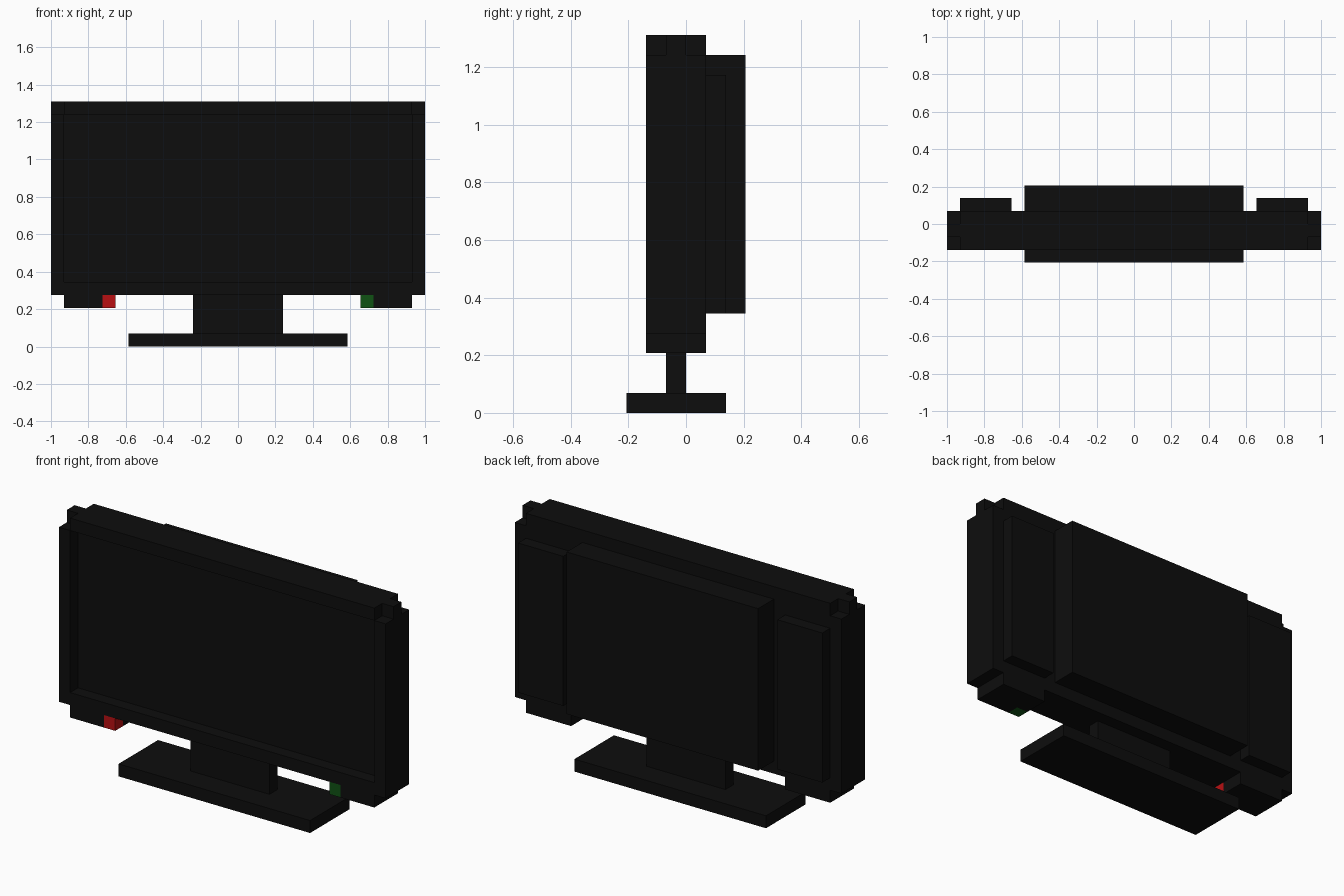
import bpy, bmesh
from mathutils import Vector

if "Cube" in bpy.data.objects:
    bpy.data.objects.remove(bpy.data.objects["Cube"])

U = 2 / 29  # one block of the model's grid


def material(name, rgb):
    m = bpy.data.materials.new(name)
    m.diffuse_color = (*rgb, 1)
    m.use_nodes = True
    m.node_tree.nodes["Principled BSDF"].inputs["Base Color"].default_value = m.diffuse_color
    return m


BLACK = material("black plastic", (0.0042, 0.0042, 0.0042))
RED = material("red light", (0.48, 0.005, 0.006))
GREEN = material("green light", (0.005, 0.085, 0.007))


def box(name, x, y, z, mat=BLACK):
    """Box from (min, max) ranges given in grid blocks."""
    bm = bmesh.new()
    bmesh.ops.create_cube(bm, size=1)
    lo, hi = Vector((x[0], y[0], z[0])), Vector((x[1], y[1], z[1]))
    for v in bm.verts:
        v.co = Vector(((lo[i] + hi[i]) / 2 + v.co[i] * (hi[i] - lo[i])) * U for i in range(3))
    me = bpy.data.meshes.new(name)
    bm.to_mesh(me)
    bm.free()
    me.materials.append(mat)
    ob = bpy.data.objects.new(name, me)
    bpy.context.collection.objects.link(ob)
    return ob


def pair(name, x, y, z):
    """Matching boxes on the right and left."""
    box(name + "_right", x, y, z)
    box(name + "_left", (-x[1], -x[0]), y, z)


# Stand
box("stand_base", (-8.5, 8.5), (-3, 2), (0, 1))
box("stand_neck", (-3.5, 3.5), (-1, 0), (1, 4))

# Screen panel, set back one block inside the frame
box("screen_panel", (-13.5, 13.5), (-1, 1), (4, 19))
box("frame_top", (-13.5, 13.5), (-2, -1), (18, 19))
box("frame_bottom", (-13.5, 13.5), (-2, -1), (4, 5))
pair("frame_side", (13.5, 14.5), (-2, 1), (4, 18))
pair("frame_corner", (13.5, 14.5), (-1, 0), (18, 19))

# Back housing and side plates
box("back_housing", (-8.5, 8.5), (1, 3), (5, 18))
pair("back_plate", (9.5, 13.5), (1, 2), (5, 17))

# Speakers under the frame, each with a coloured light at its inner front corner
pair("speaker", (10.5, 13.5), (-2, 1), (3, 4))
pair("speaker_inner", (9.5, 10.5), (-1, 1), (3, 4))
box("red_light", (-10.5, -9.5), (-2, -1), (3, 4), RED)
box("green_light", (9.5, 10.5), (-2, -1), (3, 4), GREEN)
